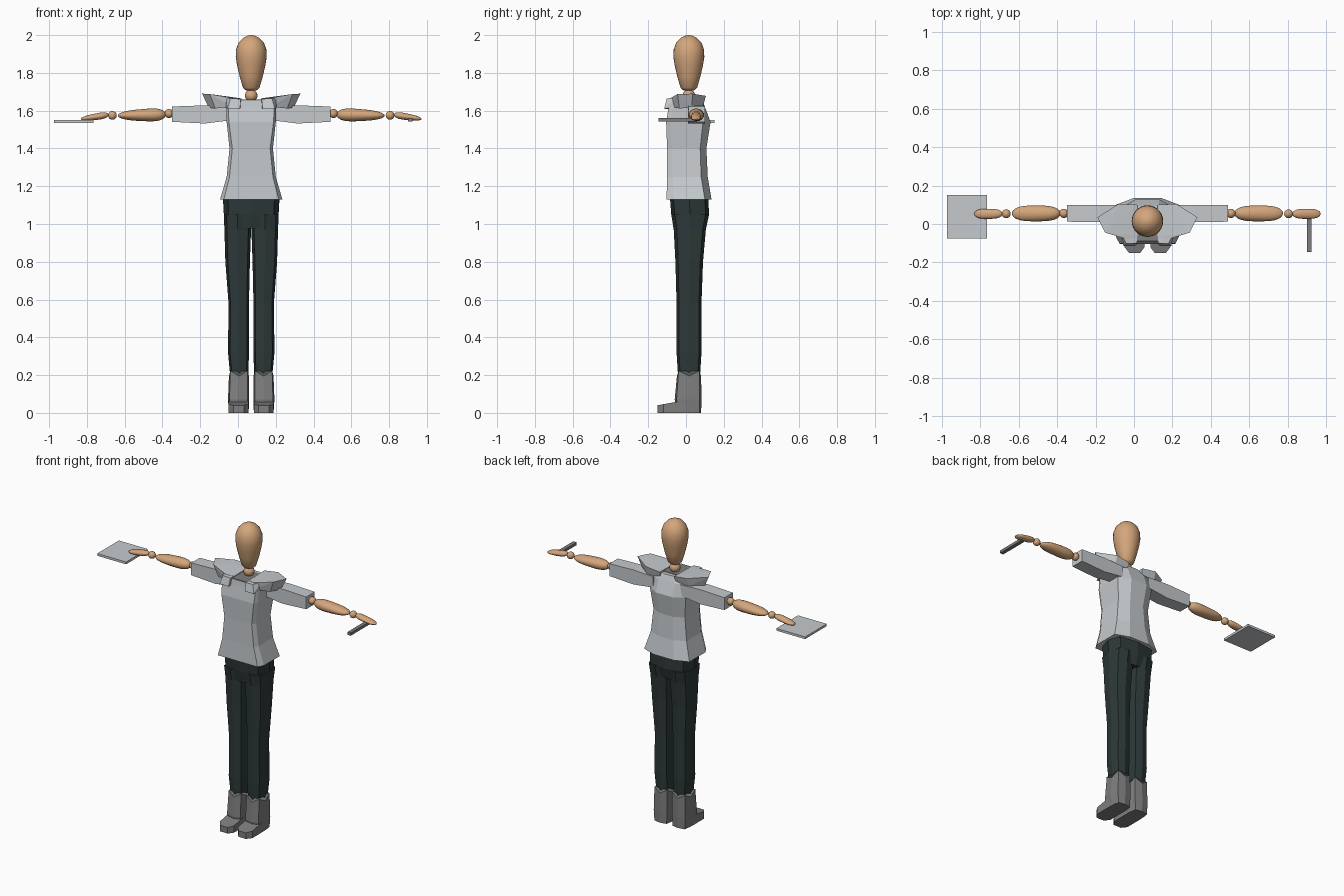
import bpy, bmesh, math
from mathutils import Vector

if "Cube" in bpy.data.objects:
    bpy.data.objects.remove(bpy.data.objects["Cube"], do_unlink=True)

CX = 0.07  # centre line of the figure


def material(name, r, g, b):
    m = bpy.data.materials.new(name)
    m.use_nodes = True
    m.diffuse_color = (r, g, b, 1)
    bsdf = m.node_tree.nodes["Principled BSDF"]
    bsdf.inputs["Base Color"].default_value = (r, g, b, 1)
    bsdf.inputs["Roughness"].default_value = 0.8
    return m


WOOD = material("warm wood", 0.66, 0.38, 0.20)
CLOTH = material("pale grey cloth", 0.56, 0.59, 0.61)
TROUSER = material("dark green grey", 0.027, 0.04, 0.04)
LEATHER = material("mid grey", 0.21, 0.21, 0.21)


def finish(name, bm, mat, smooth=False):
    bmesh.ops.remove_doubles(bm, verts=bm.verts, dist=1e-5)
    bmesh.ops.recalc_face_normals(bm, faces=bm.faces)
    for f in bm.faces:
        f.smooth = smooth
    mesh = bpy.data.meshes.new(name)
    bm.to_mesh(mesh)
    bm.free()
    mesh.materials.append(mat)
    ob = bpy.data.objects.new(name, mesh)
    bpy.context.scene.collection.objects.link(ob)
    return ob


def loft(name, rings, mat, smooth=False):
    """Skin a list of equal-length point rings and cap both ends."""
    bm = bmesh.new()
    vs = [[bm.verts.new(p) for p in ring] for ring in rings]
    n = len(vs[0])
    for a, b in zip(vs, vs[1:]):
        for i in range(n):
            j = (i + 1) % n
            bm.faces.new((a[i], a[j], b[j], b[i]))
    bm.faces.new(vs[0])
    bm.faces.new(vs[-1])
    return finish(name, bm, mat, smooth)


def hull(name, points, mat):
    bm = bmesh.new()
    for p in points:
        bm.verts.new(p)
    res = bmesh.ops.convex_hull(bm, input=bm.verts)
    junk = {g for g in res["geom_interior"] + res["geom_unused"]
            if isinstance(g, bmesh.types.BMVert)}
    bmesh.ops.delete(bm, geom=list(junk), context="VERTS")
    bmesh.ops.dissolve_limit(bm, angle_limit=0.02, verts=bm.verts, edges=bm.edges)
    return finish(name, bm, mat)


def box(name, lo, hi, mat):
    return hull(name, [(x, y, z) for x in (lo[0], hi[0])
                       for y in (lo[1], hi[1]) for z in (lo[2], hi[2])], mat)


def ball(name, centre, r):
    bm = bmesh.new()
    bmesh.ops.create_uvsphere(bm, u_segments=20, v_segments=12, radius=r)
    bmesh.ops.translate(bm, verts=bm.verts, vec=Vector(centre))
    return finish(name, bm, WOOD, True)


def octagon(x0, x1, y0, y1, z, diag=0.8, dz=0.0):
    """Eight-sided ring with corners on the sides; dz lifts the diagonals."""
    pts = []
    for k in range(8):
        a = k * math.pi / 4
        d = k % 2
        s = diag * math.sqrt(2) if d else 1
        pts.append(((x0 + x1) / 2 + math.cos(a) * s * (x1 - x0) / 2,
                    (y0 + y1) / 2 + math.sin(a) * s * (y1 - y0) / 2, z + dz * d))
    return pts


def pod(name, side, d0, d1, y, ry, z0, z1, rz0, rz1):
    """Rounded limb along x, tapering in height from d0 to d1."""
    rings, steps, seg = [], 18, 20
    for i in range(steps + 1):
        t = -math.cos(math.pi * i / steps)
        r = max(1 - abs(t) ** 3.2, 0.0004) ** 0.5
        u = (t + 1) / 2
        rz = (rz0 + (rz1 - rz0) * u) * r
        zc = z0 + (z1 - z0) * u
        rings.append([(CX + side * (d0 + (d1 - d0) * u),
                       y + ry * r * math.cos(2 * math.pi * k / seg),
                       zc + rz * math.sin(2 * math.pi * k / seg)) for k in range(seg)])
    return loft(name, rings, WOOD, True)


# Head: turned egg shape
profile = [(1.705, .012), (1.709, .032), (1.722, .044), (1.78, .061), (1.84, .075),
           (1.885, .082), (1.925, .080), (1.96, .067), (1.985, .043), (1.996, .022), (2, .004)]
loft("head", [[(CX + r * math.cos(a * math.pi / 14), .015 + r * math.sin(a * math.pi / 14), z)
               for a in range(28)] for z, r in profile], WOOD, True)
ball("neck", (CX, .015, 1.68), .033)

# Tunic body: z, front half width, side half width, front, front side, back side, back
rings = []
for z, wf, ws, yf, yfs, ybs, yb in [
        (1.13, .145, .165, -.103, -.065, .10, .135),
        (1.25, .115, .13, -.10, -.07, .08, .115),
        (1.40, .10, .115, -.10, -.075, .075, .108),
        (1.54, .118, .13, -.105, -.08, .09, .13),
        (1.62, .122, .13, -.092, -.07, .08, .10),
        (1.655, .062, .065, -.088, -.06, .07, .085)]:
    half = [(wf, yf), (ws, yfs), (ws, ybs), (wf * .5, yb)]
    full = half + [(-x, y) for x, y in reversed(half)]
    rings.append([(CX + x, y, z) for x, y in full])
loft("tunic", rings, CLOTH)
box("neckline", (CX - .058, -.085, 1.653), (CX + .058, .06, 1.658), LEATHER)

# Hips of the trousers
loft("hips", [octagon(CX - w, CX + w, y0, y1, z, .82) for z, w, y0, y1 in [
    (.975, .141, -.062, .10), (1.05, .145, -.078, .122), (1.14, .15, -.085, .118)]], TROUSER)

for side, label in ((-1, "right"), (1, "left")):
    def px(d):
        return CX + side * d

    # Trouser leg
    loft(label + "_leg", [octagon(px(i), px(o), y0, y1, z) for z, i, o, y0, y1 in [
        (.16, .016, .108, -.04, .072), (.32, .012, .123, -.05, .082),
        (.58, .012, .12, -.05, .082), (.80, .007, .137, -.056, .09),
        (.97, .001, .142, -.065, .105), (1.05, .001, .145, -.078, .122)]], TROUSER)

    # Boot shaft with a notched top, and the toe
    loft(label + "_boot", [octagon(px(i), px(o), y0, y1, z, .86, dz) for z, i, o, y0, y1, dz in [
        (0, .014, .118, -.045, .08, 0), (.07, .011, .123, -.06, .082, 0),
        (.195, .012, .118, -.048, .08, .028)]], LEATHER)
    toe = []
    for y, w, h in [(-.152, .028, .04), (-.12, .052, .046), (-.02, .052, .064), (.04, .05, .06)]:
        toe += [(px(.067 + e * w), y, z) for e in (-1, 1) for z in (0, h)]
    hull(label + "_toe", toe, LEATHER)

    # Sleeve
    loft(label + "_sleeve", [[(px(d), y0, z0), (px(d), y1, z0), (px(d), y1, z1), (px(d), y0, z1)]
         for d, y0, y1, z0, z1 in [(.10, .01, .10, 1.55, 1.622), (.245, .01, .10, 1.532, 1.628),
                                   (.42, .012, .10, 1.541, 1.622)]], CLOTH)

    # Arm joints, forearm and hand
    ball(label + "_elbow", (px(.435), .055, 1.585), .024)
    pod(label + "_forearm", side, .452, .706, .055, .041, 1.579, 1.574, .040, .023)
    ball(label + "_wrist", (px(.735), .053, 1.575), .023)
    pod(label + "_hand", side, .755, .902, .053, .026, 1.578, 1.556, .021, .013)

    # Flared shoulder collar and front lapel
    top = [(.26, .035, 1.69), (.22, -.045, 1.688), (.105, -.08, 1.668),
           (.052, -.065, 1.662), (.052, .10, 1.665), (.15, .105, 1.678)]
    low = [(.225, .03, 1.615), (.19, -.035, 1.612), (.10, -.075, 1.62),
           (.055, -.06, 1.64), (.055, .09, 1.63), (.15, .09, 1.62)]
    hull(label + "_collar", [(px(d), y, z) for d, y, z in top + low], CLOTH)
    lapel = [(.055, -.10, 1.662), (.11, -.102, 1.665), (.135, -.05, 1.668), (.055, -.05, 1.662),
             (.06, -.113, 1.61), (.125, -.115, 1.612), (.135, -.05, 1.615), (.055, -.05, 1.61)]
    hull(label + "_lapel", [(px(d), y, z) for d, y, z in lapel], CLOTH)

# Held items
box("tablet", (-.975, -.075, 1.535), (-.765, .15, 1.55), CLOTH)
box("baton", (.90, -.145, 1.542), (.925, .05, 1.56), LEATHER)
